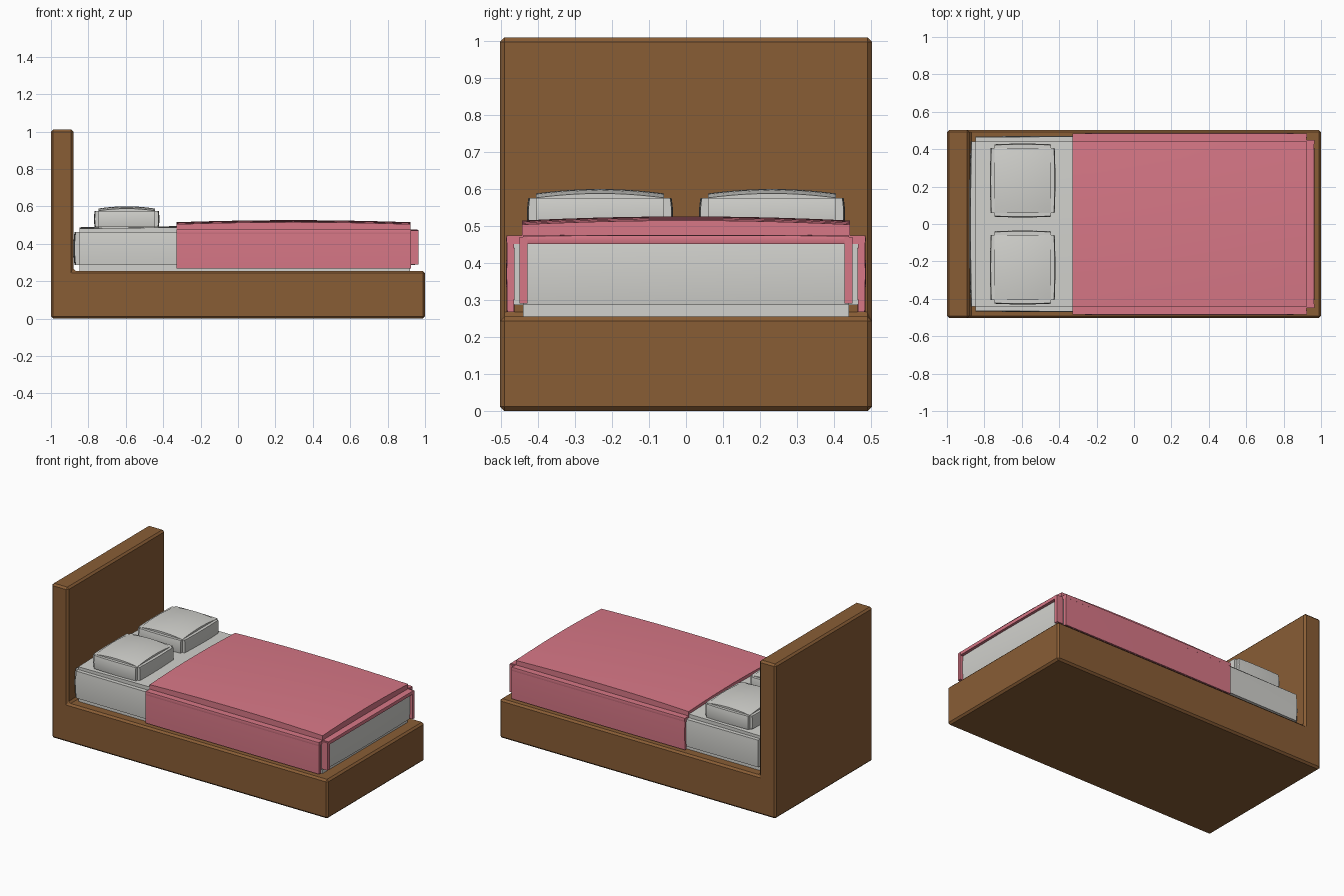
import bpy, bmesh
from mathutils import Vector

if "Cube" in bpy.data.objects:
    bpy.data.objects.remove(bpy.data.objects["Cube"])


def material(name, rgb):
    m = bpy.data.materials.new(name)
    m.diffuse_color = (*rgb, 1)
    m.use_nodes = True
    m.node_tree.nodes["Principled BSDF"].inputs["Base Color"].default_value = m.diffuse_color
    return m


WOOD = material("brown wood", (0.25, 0.11, 0.036))
LINEN = material("off white linen", (0.64, 0.64, 0.61))
PINK = material("pink cloth", (0.68, 0.185, 0.24))


def finish(bm, name, mat, bevel=0.0, segments=1):
    bmesh.ops.recalc_face_normals(bm, faces=bm.faces[:])
    me = bpy.data.meshes.new(name)
    bm.to_mesh(me)
    bm.free()
    me.materials.append(mat)
    ob = bpy.data.objects.new(name, me)
    bpy.context.collection.objects.link(ob)
    bpy.context.view_layer.objects.active = ob
    ob.select_set(True)
    if bevel:
        mod = ob.modifiers.new("edge", 'BEVEL')
        mod.width, mod.segments, mod.limit_method = bevel, segments, 'ANGLE'
    else:
        bpy.ops.object.shade_smooth_by_angle(angle=0.6)
    ob.select_set(False)
    return ob


def slab(bm, lo, hi, crown=(0, 0, 0), flat_bottom=True):
    """Box from lo to hi whose faces swell outwards by crown towards their middles."""
    lo, hi = Vector(lo), Vector(hi)
    mid, half = (lo + hi) / 2, (hi - lo) / 2
    part = bmesh.new()
    bmesh.ops.create_cube(part, size=2)
    bmesh.ops.subdivide_edges(part, edges=part.edges[:], cuts=9, use_grid_fill=True)
    for v in part.verts:
        u = v.co.copy()
        for a in range(3):
            b, c = (a + 1) % 3, (a + 2) % 3
            k = 0 if (a == 2 and u.z < 0 and flat_bottom) else crown[a]
            v.co[a] = mid[a] + u[a] * (half[a] - k * (u[b] ** 2 + u[c] ** 2) / 2)
    me = bpy.data.meshes.new("temp")
    part.to_mesh(me)
    part.free()
    bm.from_mesh(me)
    bpy.data.meshes.remove(me)


def cushion(name, lo, hi, step, crown, mat):
    """Puffy block with stepped seams: one swollen slab for each axis."""
    bm = bmesh.new()
    for axis in range(3):
        l = [lo[i] + (0 if i == axis else step) for i in range(3)]
        h = [hi[i] - (0 if i == axis else step) for i in range(3)]
        slab(bm, l, h, [crown[i] if i == axis else 0 for i in range(3)])
    return finish(bm, name, mat)


# Bed frame: L-shaped side profile pulled across the width
bm = bmesh.new()
profile = [(-1, 0), (1, 0), (1, 0.255), (-0.88, 0.255), (-0.88, 1.01), (-1, 1.01)]
face = bm.faces.new([bm.verts.new((x, -0.503, z)) for x, z in profile])
ext = bmesh.ops.extrude_face_region(bm, geom=[face])
bmesh.ops.translate(bm, vec=(0, 1.006, 0),
                    verts=[g for g in ext["geom"] if isinstance(g, bmesh.types.BMVert)])
finish(bm, "bed_frame", WOOD, 0.012)

# Mattress
cushion("mattress", (-0.88, -0.472, 0.254), (0.952, 0.472, 0.495), 0.032,
        (0.012, 0.008, 0.014), LINEN)

# Pillows
for side, y0, y1 in (("front", -0.43, -0.035), ("back", 0.035, 0.43)):
    cushion("pillow_" + side, (-0.77, y0, 0.465), (-0.42, y1, 0.60), 0.024,
            (0.008, 0.008, 0.024), LINEN)

# Blanket: swollen top, two hanging sides, a short end flap and corner strips
bm = bmesh.new()
slab(bm, (-0.33, -0.443, 0.44), (0.922, 0.443, 0.526), (0, 0, 0.022))
for s in (-1, 1):
    ys = sorted((s * 0.44, s * 0.486))
    slab(bm, (-0.33, ys[0], 0.452), (0.922, ys[1], 0.475), (0, 0.002, 0))
    ys = sorted((s * 0.462, s * 0.486))
    slab(bm, (-0.33, ys[0], 0.268), (0.925, ys[1], 0.474), (0, 0.003, 0))
    ys = sorted((s * 0.428, s * 0.45))
    slab(bm, (0.90, ys[0], 0.29), (0.964, ys[1], 0.47))
slab(bm, (0.90, -0.44, 0.452), (0.965, 0.44, 0.476), (0.003, 0, 0.003))
finish(bm, "blanket", PINK)
